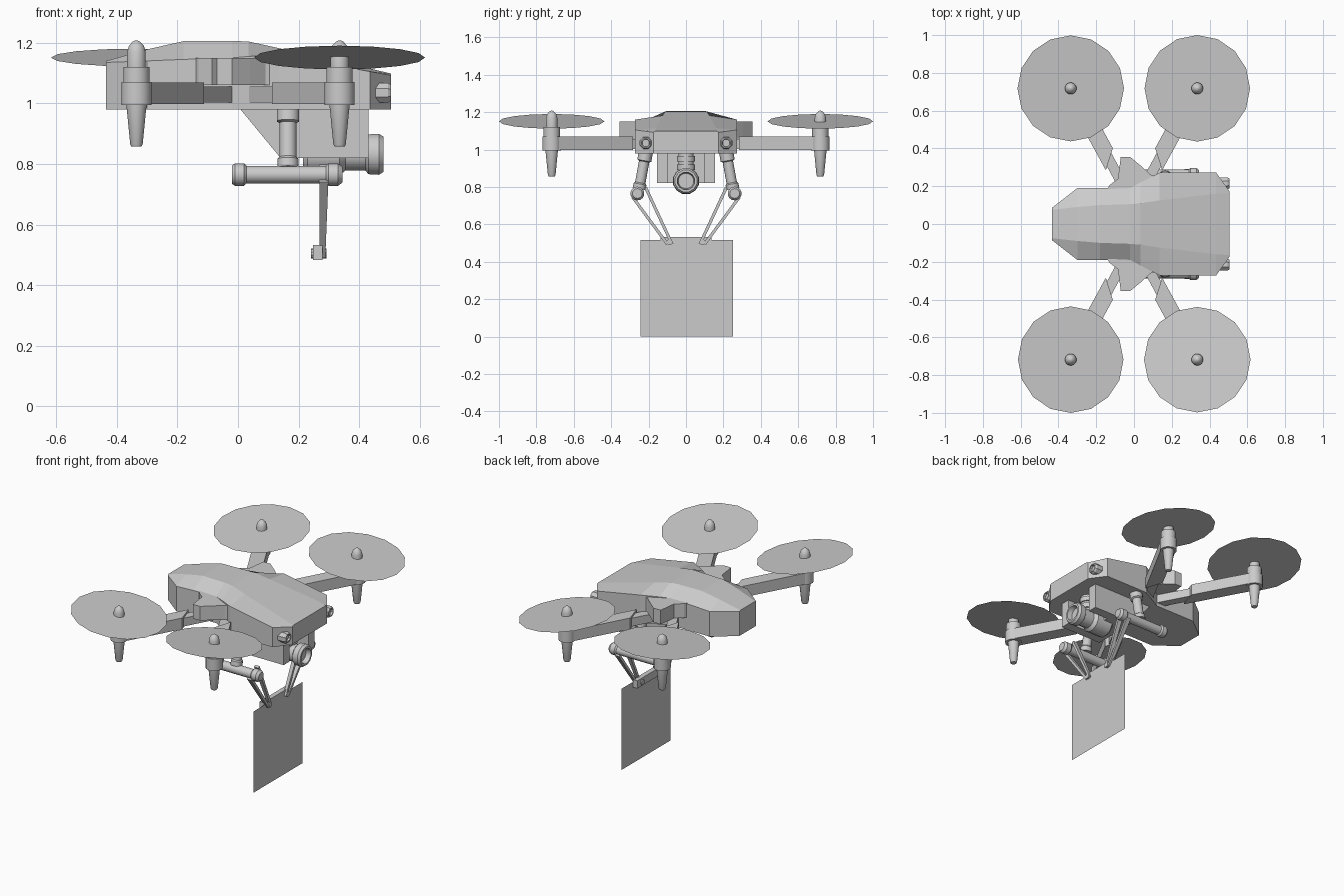
import bpy, bmesh, math
from mathutils import Vector, Euler

if "Cube" in bpy.data.objects:
    bpy.data.objects.remove(bpy.data.objects["Cube"])


def finish(name, bm, smooth=False):
    bmesh.ops.recalc_face_normals(bm, faces=bm.faces)
    me = bpy.data.meshes.new(name)
    bm.to_mesh(me)
    bm.free()
    ob = bpy.data.objects.new(name, me)
    bpy.context.collection.objects.link(ob)
    if smooth:
        for p in me.polygons:
            p.use_smooth = True
        me.set_sharp_from_angle(angle=math.radians(32))
    return ob


def skin(name, rings, smooth=False):
    """Join equal-length closed rings and cap both ends."""
    bm = bmesh.new()
    rs = [[bm.verts.new(p) for p in ring] for ring in rings]
    n = len(rs[0])
    for a, b in zip(rs, rs[1:]):
        for i in range(n):
            bm.faces.new((a[i], a[(i + 1) % n], b[(i + 1) % n], b[i]))
    bm.faces.new(rs[0])
    bm.faces.new(rs[-1])
    return finish(name, bm, smooth)


def prism(name, pts, axis, lo, hi):
    """Extrude an outline along x, y or z."""
    def put(p, h):
        v = list(p)
        v.insert("xyz".index(axis), h)
        return v
    return skin(name, [[put(p, h) for p in pts] for h in (lo, hi)])


def lathe(name, origin, direction, profile, n=16):
    """Revolve (height, radius) pairs round a direction."""
    q = Vector(direction).to_track_quat('Z', 'Y')
    rings = []
    for h, r in profile:
        rings.append([Vector(origin) + q @ Vector((r * math.cos(t), r * math.sin(t), h))
                      for t in [2 * math.pi * (i + .5) / n for i in range(n)]])
    return skin(name, rings, True)


# Body shell: x, half width, rim height, half width of roof, roof height
stations = [(-.435, .085, 1.135, .075, 1.14), (-.30, .19, 1.14, .09, 1.178),
            (-.18, .19, 1.145, .10, 1.205), (-.02, .19, 1.15, .105, 1.206),
            (.035, .22, 1.155, .11, 1.204), (.135, .272, 1.16, .125, 1.182),
            (.435, .272, 1.105, .16, 1.115), (.505, .175, 1.092, .165, 1.098)]
skin("body", [[(x, -w, .98), (x, -w, rim), (x, -tw, top), (x, tw, top), (x, w, rim), (x, w, .98)]
              for x, w, rim, tw, top in stations])

# Under-body camera housing: rear block plus two cheeks around the recess
prism("camera_housing", [(0, .99), (.14, .82), (.29, .82), (.29, .99)], 'y', -.155, .155)
for s, side in ((-1, "right"), (1, "left")):
    prism("housing_cheek_" + side, [(.28, .82), (.43, .82), (.43, .99), (.28, .99)], 'y',
          *sorted((s * .095, s * .155)))

# Camera with ribbed neck
lathe("camera_neck", (.36, 0, .86), (0, 0, 1),
      [(0, .04), (.03, .04), (.03, .05), (.06, .05), (.06, .042), (.075, .042), (.075, .05),
       (.105, .05), (.105, .042), (.13, .042)], 12)
lathe("camera", (.215, 0, .832), (1, 0, 0),
      [(0, .06), (.015, .072), (.12, .072), (.14, .055), (.205, .055), (.215, .068),
       (.25, .07), (.265, .06), (.265, .048), (.235, .042), (.235, .005)], 12)

# Props: tilt of each disc as rotation about x and y
tilts = {(-1, -1): (0, 8), (1, 1): (0, 8), (1, -1): (-8, 0), (-1, 1): (6, 0)}

for s, side in ((-1, "right"), (1, "left")):
    # Hinge bracket on the body flank
    hub = [(-.16, .15), (-.13, .205), (-.085, .24), (-.07, .355), (-.02, .355),
           (.04, .305), (.09, .26), (.16, .24), (.16, .15)]
    prism("arm_bracket_" + side, [(x, s * y) for x, y in hub], 'z', 1.06, 1.15)

    # Nose lamp
    lathe("nose_lamp_" + side, (.44, s * .215, 1.035), (1, 0, 0),
          [(0, .035), (.055, .035), (.065, .028), (.065, .022), (.052, .02), (.052, .003)], 8)

    # Leg strut and skid tube with end collars
    top, foot = Vector((.165, s * .215, .985)), Vector((.165, s * .253, .775))
    lathe("leg_strut_" + side, top, foot - top,
          [(0, .038), (.045, .038), (.05, .028), (.165, .028), (.172, .035), (.2, .035)], 14)
    lathe("skid_tube_" + side, (-.02, s * .26, .765), (1, 0, 0),
          [(0, .03), (.01, .037), (.04, .037), (.048, .029), (.31, .029), (.318, .037),
           (.35, .037), (.365, .026)], 14)

    # Pair of flat grip rods converging on the banner clamp
    for tag, p, q in (("outer", (.285, .745), (.1, .495)), ("inner", (.215, .795), (.075, .495))):
        a, b = Vector(p), Vector(q)
        d = (b - a).normalized()
        n = Vector((-d.y, d.x)) * .008
        skin(f"grip_rod_{tag}_{side}",
             [[(x, s * c.y, c.z) for x in (x0, x1) for c in
               ([Vector((0, *(e + n))), Vector((0, *(e - n)))] if x == x0 else
                [Vector((0, *(e - n))), Vector((0, *(e + n)))])]
              for e, x0, x1 in ((a, .268, .298), (b, .27, .288))])
    lathe("clamp_pin_" + side, (.24, s * .088, .505), (1, 0, 0),
          [(0, .016), (.052, .016)], 10)

    for m, end in ((-1, "rear"), (1, "front")):
        tag = f"{end}_{side}"
        cx, cy = .335 * m, .718 * s
        # Folding arm: thin inner link and thick outer beam
        along = Vector((-.474, -.88))
        across = Vector((.88, -.474))
        base = Vector((.335, .718))

        def plan(items):
            return [(m * v.x, s * v.y) for v in (base + along * t + across * w for t, w in items)]
        prism("arm_link_" + tag, plan([(.38, -.027), (.38, .027), (.64, .027), (.64, -.027)]),
              'z', 1.003, 1.056)
        prism("arm_beam_" + tag, plan([(0, -.045), (0, .045), (.47, .042), (.385, -.046)]),
              'z', .998, 1.069)
        # Motor with foot spike and rounded spinner
        lathe("motor_" + tag, (cx, cy, 0), (0, 0, 1),
              [(.857, .017), (.865, .021), (.995, .034), (.995, .05), (1.07, .05), (1.07, .044),
               (1.12, .044), (1.12, .031), (1.17, .031), (1.19, .025), (1.203, .013),
               (1.208, .003)], 16)
        # Spinning propeller disc
        bm = bmesh.new()
        bmesh.ops.create_circle(bm, cap_ends=True, segments=16, radius=.282)
        disc = finish("propeller_" + tag, bm)
        disc.location = (cx, cy, 1.151)
        rx, ry = tilts[(m, s)]
        disc.rotation_euler = Euler((math.radians(rx), math.radians(ry), 0))

# Clamp bar and hanging banner sheet
prism("banner_clamp", [(-.137, .483), (.137, .483), (.137, .532), (-.137, .532)], 'x', .247, .278)
bm = bmesh.new()
bm.faces.new([bm.verts.new((.278, y, z)) for y, z in
              ((-.243, 0), (.25, 0), (.25, .517), (-.243, .517))])
finish("banner_sheet", bm)
